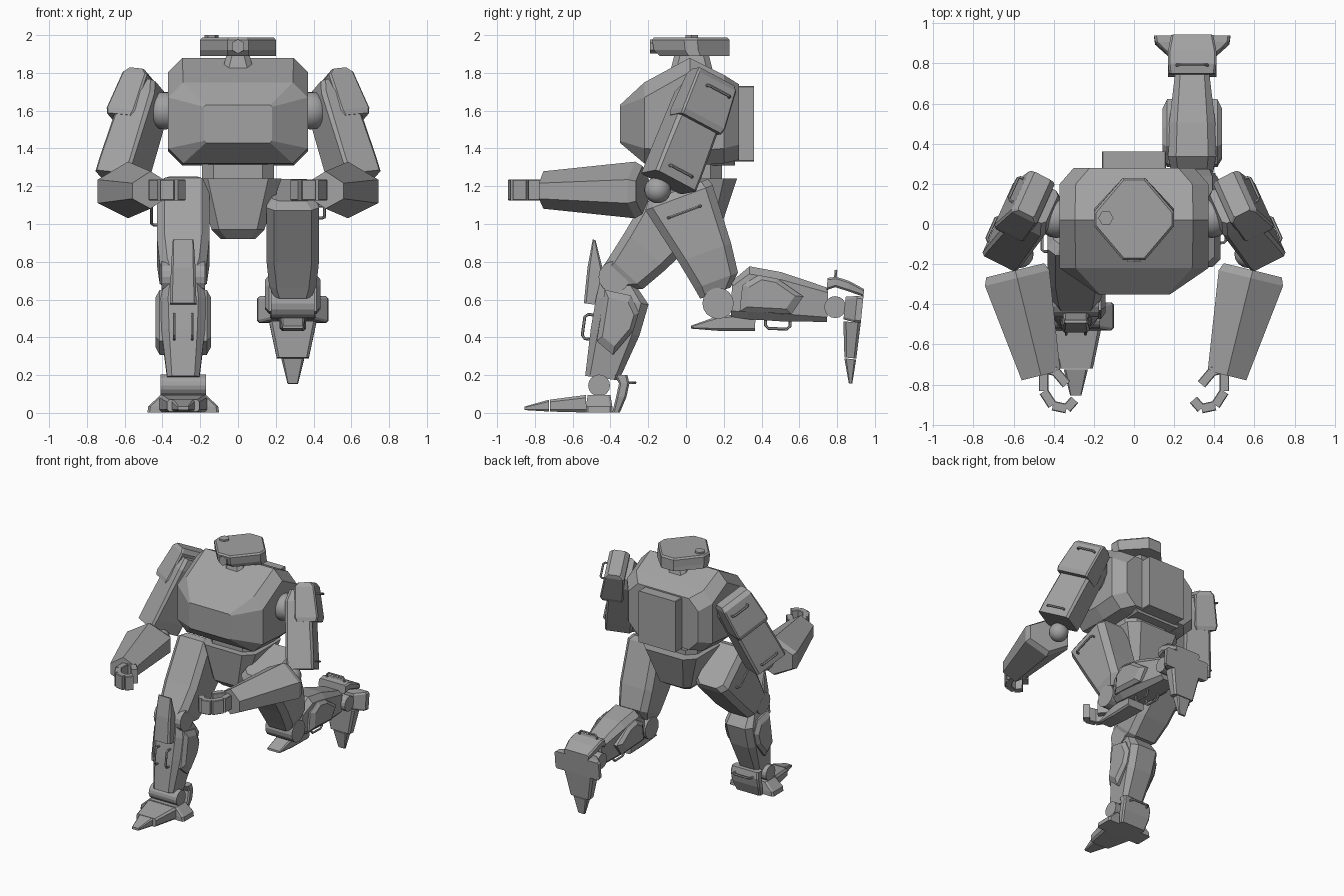
import bpy, bmesh, math
from mathutils import Vector as V

if "Cube" in bpy.data.objects:
    bpy.data.objects.remove(bpy.data.objects["Cube"])

grey = bpy.data.materials.new("armour_grey")
grey.diffuse_color = (0.36, 0.36, 0.36, 1)
grey.use_nodes = True
grey.node_tree.nodes["Principled BSDF"].inputs["Base Color"].default_value = grey.diffuse_color


def finish(name, bm, smooth=False):
    bmesh.ops.recalc_face_normals(bm, faces=bm.faces)
    me = bpy.data.meshes.new(name)
    bm.to_mesh(me)
    bm.free()
    me.materials.append(grey)
    for p in me.polygons:
        p.use_smooth = smooth
    ob = bpy.data.objects.new(name, me)
    bpy.context.collection.objects.link(ob)
    return ob


def loft(name, rings):
    """Skin a list of equal-length rings and cap both ends."""
    bm = bmesh.new()
    vs = [[bm.verts.new(p) for p in r] for r in rings]
    n = len(vs[0])
    for a, b in zip(vs, vs[1:]):
        for i in range(n):
            j = (i + 1) % n
            bm.faces.new((a[i], a[j], b[j], b[i]))
    bm.faces.new(vs[0])
    bm.faces.new(vs[-1])
    return finish(name, bm)


def frame(o, a, u, v):
    o, a, u, v = V(o), V(a), V(u), V(v)
    return lambda t, p, q: o + a * t + u * p + v * q


def chamfered(u0, u1, v0, v1, c, d=None):
    d = d or c
    return [(u0 + c, v0), (u1 - c, v0), (u1, v0 + d), (u1, v1 - d),
            (u1 - c, v1), (u0 + c, v1), (u0, v1 - d), (u0, v0 + d)]


def block(name, fr, secs):
    """Chamfered-box loft: sections are (t, u0, u1, v0, v1, chamfer[, chamfer_v])."""
    return loft(name, [[fr(s[0], p, q) for p, q in chamfered(*s[1:])] for s in secs])


def ball(name, pos, r):
    bm = bmesh.new()
    bmesh.ops.create_uvsphere(bm, u_segments=16, v_segments=10, radius=r)
    bmesh.ops.translate(bm, verts=bm.verts, vec=pos)
    return finish(name, bm, True)


def ngon(n, r):
    return [(r * math.cos(math.tau * i / n), r * math.sin(math.tau * i / n)) for i in range(n)]


def disc(name, fr, t0, t1, r, n):
    return loft(name, [[fr(t, p, q) for p, q in ngon(n, r)] for t in (t0, t1)])


def handle(name, base, along, out, length, h=0.028):
    """U-shaped grab rail made from a thin tube."""
    base, along, out = V(base), V(along).normalized(), V(out).normalized()
    side = along.cross(out)
    L = length / 2
    path = [(-L, -.01), (-L, h * .6), (-L + h * .4, h), (L - h * .4, h), (L, h * .6), (L, -.01)]
    rings = []
    for i, (s, o) in enumerate(path):
        a, b = path[max(i - 1, 0)], path[min(i + 1, 5)]
        tan = (along * (b[0] - a[0]) + out * (b[1] - a[1])).normalized()
        nrm = tan.cross(side)
        rings.append([base + along * s + out * o + nrm * p + side * q for p, q in ngon(6, .008)])
    return loft(name, rings)


X, Y, Z = V((1, 0, 0)), V((0, 1, 0)), V((0, 0, 1))
alongY = frame((0, 0, 0), Y, X, Z)
alongZ = frame((0, 0, 0), Z, X, Y)

# Torso, backpack, waist, pelvis
block("torso", alongY, [(-.35, -.18, .18, 1.43, 1.63, .01), (-.22, -.37, .37, 1.32, 1.75, .08),
                        (.02, -.37, .37, 1.31, 1.88, .075), (.2, -.37, .37, 1.32, 1.79, .08),
                        (.28, -.3, .3, 1.34, 1.74, .08)])
block("backpack", alongY, [(.26, -.16, .16, 1.33, 1.73, .005), (.36, -.16, .16, 1.33, 1.73, .005)])
block("lower_back", alongY, [(.1, -.2, .2, 1.31, 1.4, .02), (.26, -.2, .2, 1.31, 1.4, .02)])
block("waist", alongZ, [(1.22, -.19, .19, -.13, .19, .06), (1.33, -.19, .19, -.13, .19, .06)])
block("pelvis", alongZ, [(.92, -.09, .09, -.1, .1, .03), (.97, -.14, .14, -.15, .18, .04),
                         (1.24, -.23, .23, -.18, .27, .07)])

# Neck and diamond-plan head
block("neck", alongZ, [(1.82, -.08, .08, -.08, .14, .03), (1.9, -.06, .06, -.06, .12, .03)])
block("head", alongZ, [(1.89, -.2, .2, -.14, .23, .145, .155), (1.92, -.2, .2, -.17, .23, .145, .165),
                       (1.975, -.2, .2, -.18, .23, .145, .17), (1.987, -.19, .19, -.17, .22, .14, .165)])
disc("eye", frame((0, 0, 1.94), Y, Z, X), -.19, -.15, .038, 6)
disc("head_cap", frame((-.14, .03, 0), Z, X, Y), 1.98, 2.0, .038, 6)

# Arms
for s, side in ((1, "right"), (-1, "left")):
    def m(x, y, z):
        return V((s * x, y, z))

    ball(side + "_shoulder", m(.385, .03, 1.6), .1)
    d = V((.16, -.21, -.53)).normalized()
    u = V((.45, -.89, 0))
    u = (u - d * u.dot(d)).normalized()
    v = u.cross(d)
    if v.x < 0:
        v = -v
    fd, fu, fv = m(*d), m(*u), m(*v)
    arm = frame(m(.465, .115, 1.745), fd, fu, fv)
    block(side + "_upper_arm", arm, [(.02, -.1, .1, -.07, .07, .02), (.1, -.125, .125, -.1, .09, .02),
                                     (.5, -.13, .13, -.1, .1, .015), (.585, -.13, .13, -.095, .1, .015)])
    # Flared shoulder plate, thicker toward its lower edge
    block(side + "_shoulder_plate", arm, [(-.03, -.115, .115, .0, .09, .008), (.0, -.125, .125, -.03, .115, .01),
                                          (.22, -.135, .135, -.03, .14, .01), (.25, -.13, .13, -.02, .13, .01)])
    handle(side + "_shoulder_handle", arm(.05, -.02, .118), fu, fv, .14)
    handle(side + "_arm_handle", arm(.53, 0, .095), fu, fv, .14, .02)
    ball(side + "_elbow", m(.57, -.15, 1.18), .07)

    # Forearm: six-sided tapering sleeve
    d = V((-.12, -.49, 0)).normalized()
    fore = frame(m(.587, -.25, 1.18), m(*d), m(-d.y, d.x, 0), Z)
    hexa = [(.165, .055), (.165, -.07), (.0, -.15), (-.165, -.05), (-.165, .06), (.0, .15)]
    loft(side + "_forearm", [[fore(t, p * k, q * h) for p, q in hexa]
                             for t, k, h in ((-.02, .9, .85), (.02, 1, 1), (.52, .6, .66))])

    # Curled hand: short plates around a palm
    path = [(.45, -.73), (.45, -.835), (.405, -.905), (.335, -.92), (.295, -.875)]
    thumb = [(.44, -.72), (.39, -.735), (.335, -.80)]
    for part, pts in (("finger", path), ("thumb", thumb)):
        for i, (a, b) in enumerate(zip(pts, pts[1:])):
            a, b = m(*a, 1.18), m(*b, 1.18)
            t = b - a
            seg = frame(a, t, Z, t.normalized().cross(Z))
            block(f"{side}_{part}_{i}", seg, [(k, -.055, .055, -.024, .024, .004) for k in (0, .98)])


# Legs: one design posed twice in the y-z plane
def leg(side, x, hip, knee, shin_top, ankle, toe):
    out = X if x > 0 else -X

    def bone(p, q):
        a = (V((0, *q)) - V((0, *p))).normalized()
        f = V((0, a.z, -a.y))
        return frame((x, *p), a, X, f), a, f

    th, a, f = bone(hip, knee)
    block(side + "_thigh", th, [(-.06, -.11, .11, -.18, .16, .04), (-.02, -.14, .14, -.19, .19, .04),
                                (.3, -.14, .14, -.175, .12, .04), (.46, -.125, .125, -.155, .09, .04),
                                (.52, -.1, .1, -.09, .08, .03)])
    handle(side + "_thigh_handle", th(.06, 0, 0) + out * .14, f, out, .18)
    disc(side + "_knee_joint", frame((x, *knee), X, Y, Z), -.115, .115, .083, 16)

    sh, a, f = bone(shin_top, ankle)
    block(side + "_shin", sh, [(.03, -.1, .1, -.12, .07, .03), (.12, -.12, .12, -.2, .08, .04),
                               (.29, -.115, .115, -.175, .085, .04), (.54, -.085, .085, -.1, .08, .025)])
    plate = [(.075, .04), (.085, -.1), (.17, -.155), (.27, -.14), (.41, -.05), (.35, .045)]
    mid = (.23, -.06)
    for k in (-1, 1):
        loft(side + "_shin_side_plate", [
            [sh(mid[0] + (t - mid[0]) * g, k * w, mid[1] + (q - mid[1]) * g) for t, q in plate]
            for w, g in ((.09, 1), (.125, 1), (.148, .75))])
        handle(side + "_shin_handle", sh(.28, k * .048, .085), a, f, .13, .04)
    # Pointed knee guard
    block(side + "_knee_guard", sh, [(-.18, -.055, .055, .125, .14, .005), (-.03, -.065, .065, .065, .147, .012),
                                     (.16, -.07, .07, .05, .14, .012)])
    disc(side + "_ankle", frame((x, *ankle), X, Y, Z), -.12, .12, .058, 16)

    # Foot: t runs toward the toe, h is the upper side
    t = V((0, *toe)).normalized()
    h = V((0, -t.z, t.y))
    if h.dot(V((0, 0, 1)) - Y) < 0:
        h = -h
    ft = frame((x, *ankle), t, X, h)
    sole = frame((x, *ankle), h, X, t)
    block(side + "_foot_base", sole, [(-.143, -.19, .19, -.07, .07, .012), (-.11, -.185, .185, -.07, .07, .012),
                                      (-.05, -.12, .12, -.06, .06, .012)])
    block(side + "_foot_front", ft, [(.07, -.125, .125, -.143, -.05, .015), (.26, -.085, .085, -.138, -.075, .012)])
    block(side + "_toe", ft, [(.265, -.06, .06, -.138, -.075, .01), (.395, -.028, .028, -.13, -.112, .004)])
    # Curved heel guard
    block(side + "_heel_guard", sole, [(-.143, -.105, .105, -.11, -.07, .01), (-.06, -.12, .12, -.145, -.09, .01),
                                       (.01, -.12, .12, -.16, -.105, .01), (.055, -.115, .115, -.15, -.085, .01)])
    handle(side + "_heel_handle", sole(.015, 0, -.155), X, -t, .15, .035)


leg("left", -.29, (-.03, 1.1), (-.38, .72), (-.38, .72), (-.46, .145), (-1, 0))
leg("right", .29, (-.03, 1.12), (.17, .58), (.21, .58), (.79, .56), (-.1, -1))
